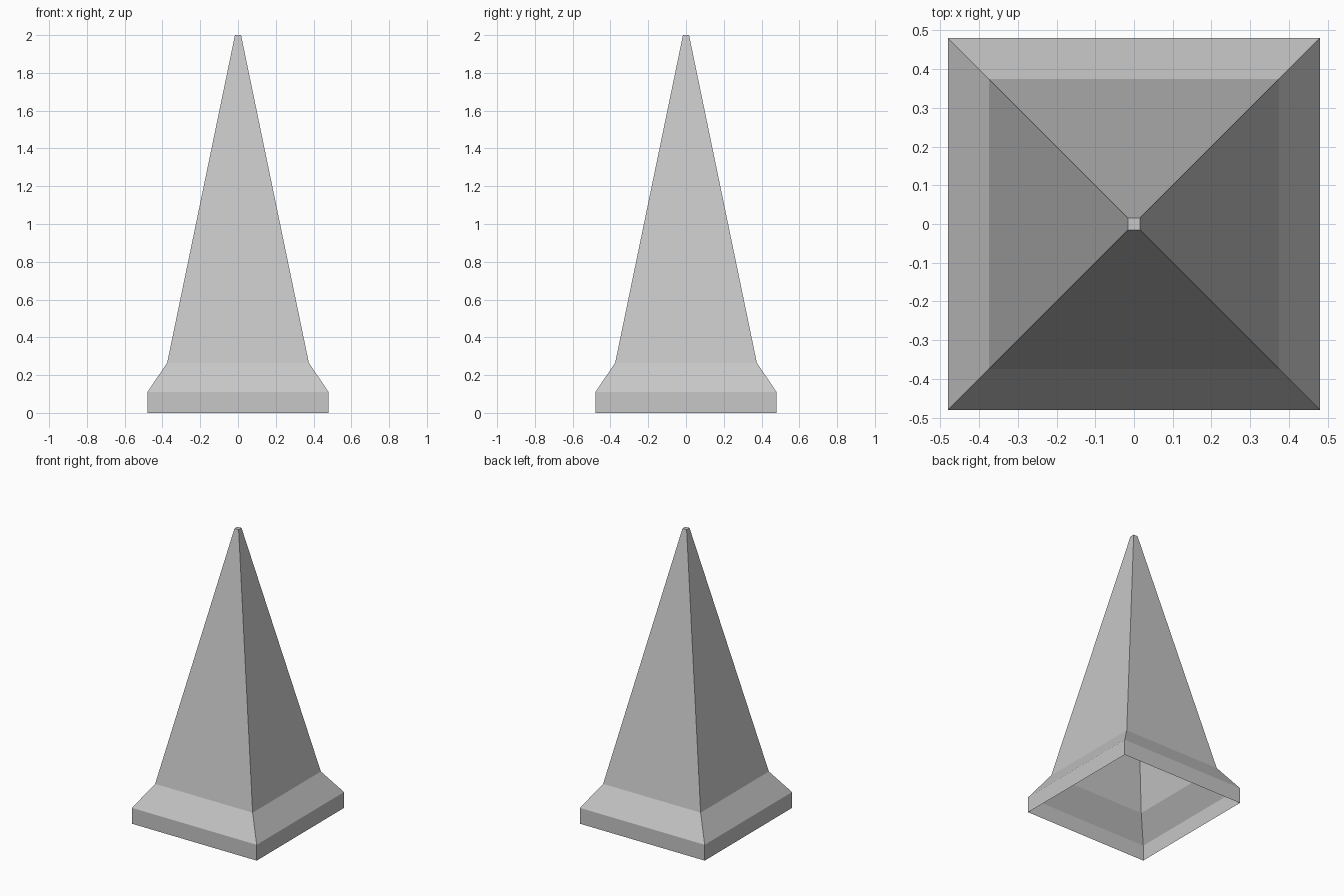
import bpy
import bmesh

cube = bpy.data.objects.get("Cube")
if cube:
    bpy.data.objects.remove(cube, do_unlink=True)

# Stone material
stone = bpy.data.materials.new("light_grey_stone")
stone.use_nodes = True
colour = (0.57, 0.57, 0.57, 1.0)
stone.diffuse_color = colour
stone.node_tree.nodes["Principled BSDF"].inputs["Base Color"].default_value = colour

# Half width and height of each square ring, from foot to tip
PROFILE = [(0.48, 0.0), (0.48, 0.11), (0.375, 0.265), (0.016, 2.0)]
CORNERS = [(-1, -1), (1, -1), (1, 1), (-1, 1)]

# Hollow square spire: stacked rings, open underneath, flat cap at the tip
bm = bmesh.new()
rings = [[bm.verts.new((x * w, y * w, z)) for x, y in CORNERS] for w, z in PROFILE]
for low, high in zip(rings, rings[1:]):
    for i in range(4):
        j = (i + 1) % 4
        bm.faces.new((low[i], low[j], high[j], high[i]))
bm.faces.new(rings[-1])

mesh = bpy.data.meshes.new("square_spire")
bm.to_mesh(mesh)
bm.free()
mesh.materials.append(stone)
spire = bpy.data.objects.new("square_spire", mesh)
bpy.context.collection.objects.link(spire)
